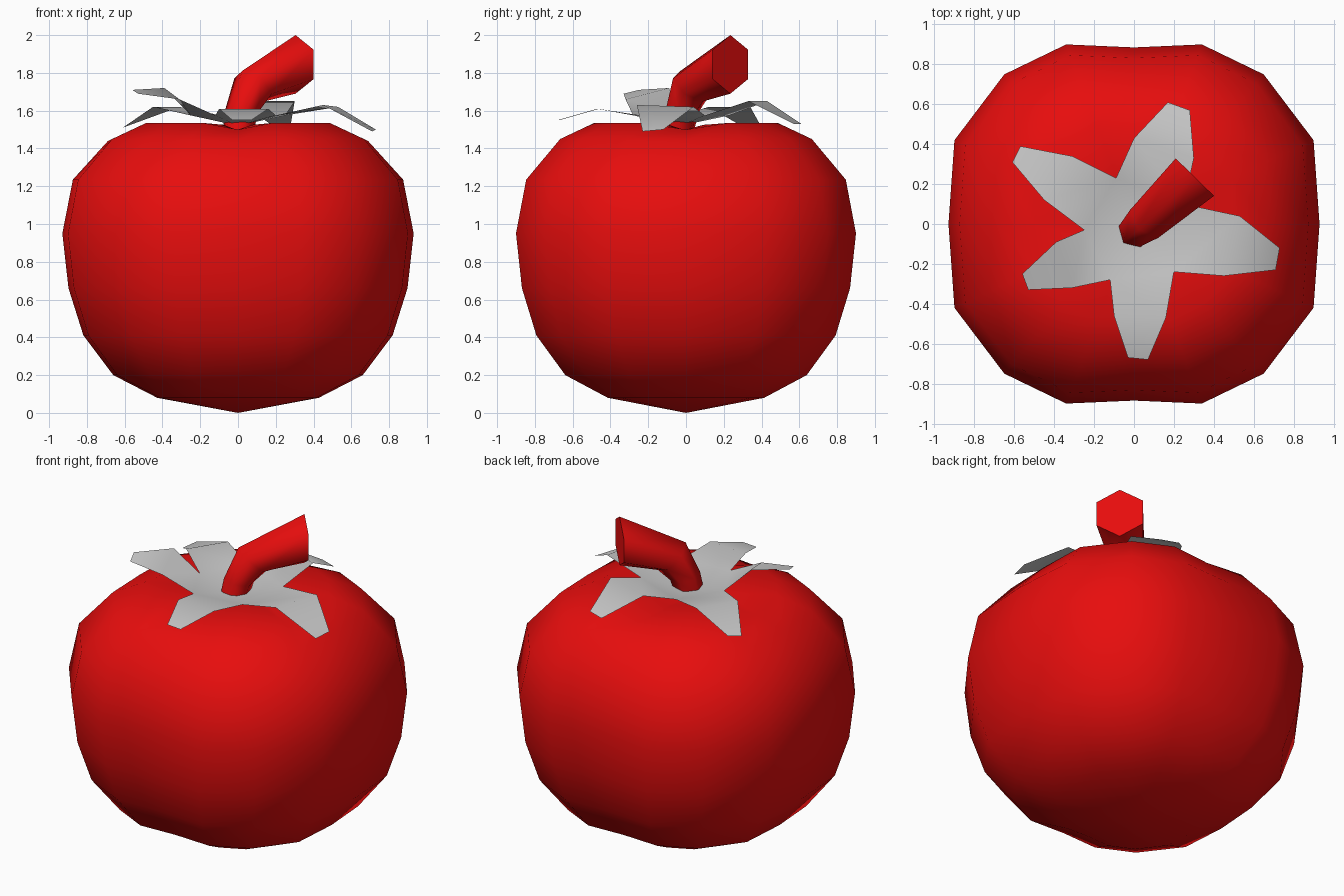
import bpy, bmesh
from math import sin, cos, radians, pi
from mathutils import Vector

cube = bpy.data.objects.get("Cube")
if cube:
    bpy.data.objects.remove(cube)


def material(name, rgb):
    m = bpy.data.materials.new(name)
    m.use_nodes = True
    m.diffuse_color = (*rgb, 1)
    m.node_tree.nodes["Principled BSDF"].inputs["Base Color"].default_value = (*rgb, 1)
    return m


red = material("ripe_red", (0.8, 0.004, 0.004))
grey = material("leaf_grey", (0.58, 0.58, 0.58))


def finish(bm, name, mat, angle, recalc=True):
    if recalc:
        bmesh.ops.recalc_face_normals(bm, faces=bm.faces)
    mesh = bpy.data.meshes.new(name)
    bm.to_mesh(mesh)
    bm.free()
    mesh.materials.append(mat)
    obj = bpy.data.objects.new(name, mesh)
    bpy.context.collection.objects.link(obj)
    bpy.ops.object.select_all(action='DESELECT')
    obj.select_set(True)
    bpy.context.view_layer.objects.active = obj
    bpy.ops.object.shade_smooth_by_angle(angle=radians(angle))
    return obj


def bridge(bm, a, b):
    n = len(a)
    for i in range(n):
        bm.faces.new((a[i], a[(i + 1) % n], b[(i + 1) % n], b[i]))


def fan(bm, ring, centre):
    n = len(ring)
    for i in range(n):
        bm.faces.new((ring[i], ring[(i + 1) % n], centre))


# Fruit body: a rounded square section scaled along a profile, creased into four lobes on top
quarter = [(0.93, 0), (0.90, 0.42), (0.65, 0.75), (0.34, 0.90), (0, 0.885)]
section = (quarter
           + [(-x, y) for x, y in quarter[-2::-1]]
           + [(-x, -y) for x, y in quarter[1:]]
           + [(x, -y) for x, y in quarter[-2:0:-1]])
# scale, height, crease depth
profile = [(0.46, 0.08, 0), (0.71, 0.20, 0), (0.88, 0.41, 0), (0.965, 0.66, 0),
           (1, 0.95, 0), (0.94, 1.235, 0), (0.74, 1.45, 0.01), (0.54, 1.535, 0.035),
           (0.22, 1.525, 0.03)]
bm = bmesh.new()
rings = [[bm.verts.new((x * s, y * s, z - (crease if i % 4 == 0 else 0)))
          for i, (x, y) in enumerate(section)] for s, z, crease in profile]
for low, high in zip(rings, rings[1:]):
    bridge(bm, low, high)
fan(bm, rings[0], bm.verts.new((0, 0, 0)))
fan(bm, rings[-1], bm.verts.new((0, 0, 1.475)))
finish(bm, "fruit_body", red, 80)

# Leafy crown: five bent leaves sharing a sunken centre, counter-clockwise from +x
notches = [(0.20, -0.24), (0.25, 0.10), (-0.09, 0.23), (-0.25, -0.03), (-0.12, -0.28)]
leaves = [
    [(0.45, -0.26, 1.63), (0.71, -0.23, 1.49), (0.73, -0.12, 1.50), (0.53, 0.04, 1.62)],
    [(0.30, 0.33, 1.65), (0.28, 0.57, 1.53), (0.17, 0.61, 1.53), (0.0, 0.43, 1.65)],
    [(-0.31, 0.34, 1.62), (-0.57, 0.39, 1.53), (-0.61, 0.31, 1.51), (-0.45, 0.12, 1.62)],
    [(-0.39, -0.09, 1.72), (-0.56, -0.25, 1.71), (-0.53, -0.33, 1.69), (-0.31, -0.32, 1.66)],
    [(-0.10, -0.46, 1.61), (-0.03, -0.67, 1.55), (0.07, -0.68, 1.55), (0.16, -0.47, 1.61)],
]
bm = bmesh.new()
centre = bm.verts.new((0, -0.03, 1.52))
base = [bm.verts.new((x, y, 1.575)) for x, y in notches]
for i, leaf in enumerate(leaves):
    start, end = base[i], base[(i + 1) % 5]
    side_a, tip_a, tip_b, side_b = [bm.verts.new(p) for p in leaf]
    bm.faces.new((centre, start, end))
    bm.faces.new((start, side_a, side_b, end))
    bm.faces.new((side_a, tip_a, tip_b, side_b))
finish(bm, "leaf_crown", grey, 80, recalc=False)

# Stem: a six-sided bent tube leaning to the back left, with a flat cut end
lean = Vector((0.7, 0.714, 0))
across = Vector((-0.714, 0.7, 0))
# centre, radius, tilt of the ring from upright
path = [((0.0, -0.04, 1.49), 0.085, 90), ((0.02, -0.02, 1.60), 0.09, 78),
        ((0.08, 0.03, 1.73), 0.115, 45), ((0.305, 0.235, 1.845), 0.155, 0)]
bm = bmesh.new()
rings = []
for c, r, tilt in path:
    t = radians(tilt)
    up = Vector((0, 0, cos(t))) - lean * sin(t)
    rings.append([bm.verts.new(Vector(c) + r * (cos(k * pi / 3) * up + sin(k * pi / 3) * across))
                  for k in range(6)])
for a, b in zip(rings, rings[1:]):
    bridge(bm, a, b)
bm.faces.new(rings[0])
bm.faces.new(rings[-1])
finish(bm, "stem", red, 65)
